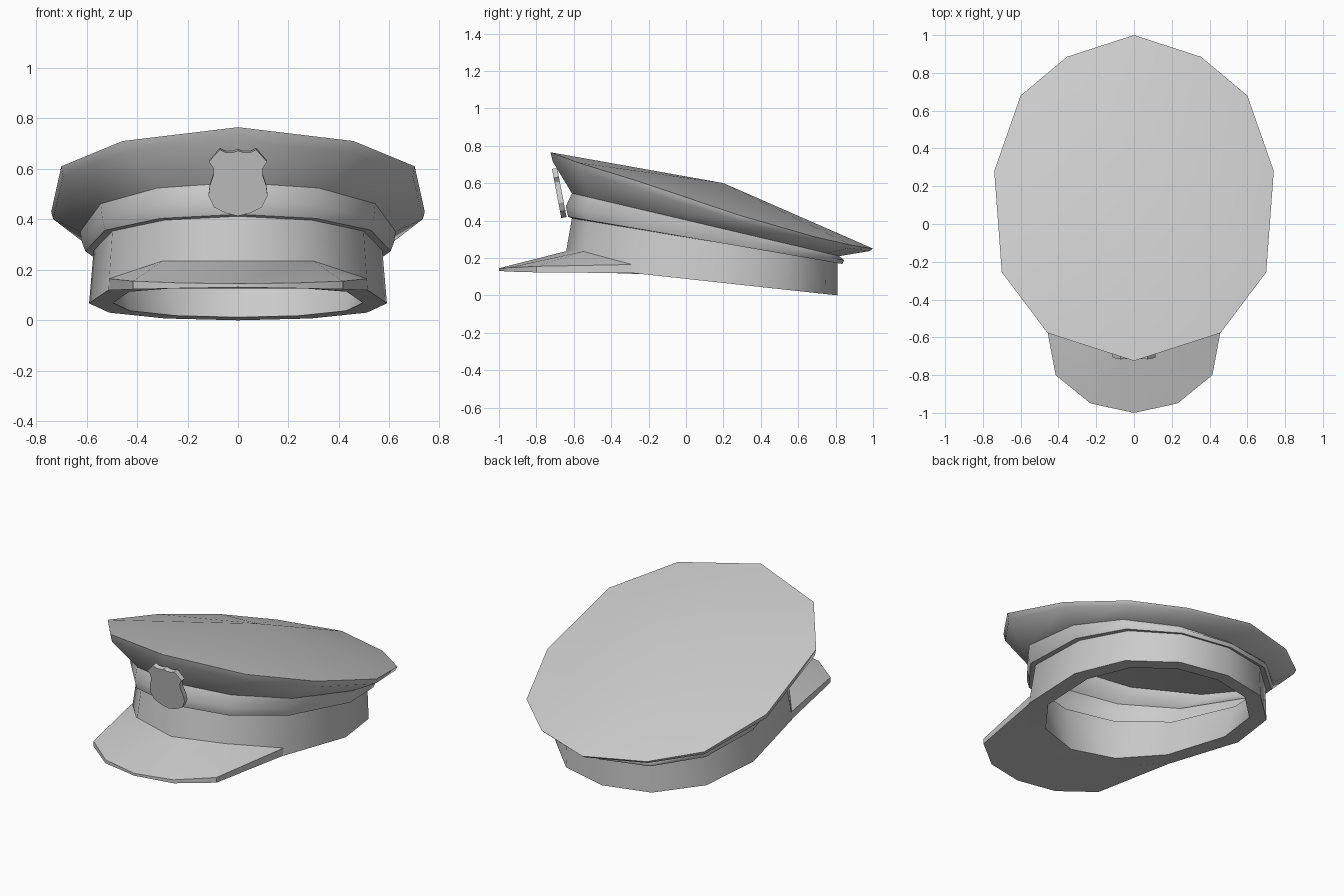
import bpy, bmesh
from math import radians

if "Cube" in bpy.data.objects:
    bpy.data.objects.remove(bpy.data.objects["Cube"], do_unlink=True)

SIDES = 12
# Half outline of the head: width fraction, and front-to-back fraction
OVAL = [(0, 1), (0.49, 0.955), (0.865, 0.81), (1, 0.58),
        (0.87, 0.25), (0.51, 0.065), (0, 0)]
OVAL += [(-w, t) for w, t in OVAL[5:0:-1]]

grey = bpy.data.materials.new("light grey")
grey.use_nodes = True
grey.diffuse_color = (0.6, 0.6, 0.6, 1)
bsdf = grey.node_tree.nodes["Principled BSDF"]
bsdf.inputs["Base Color"].default_value = grey.diffuse_color


def make(name, verts, faces, mirror=False, angle=48):
    """Create a part with consistent normals and crisp edges."""
    mesh = bpy.data.meshes.new(name)
    mesh.from_pydata(verts, [], faces)
    bm = bmesh.new()
    bm.from_mesh(mesh)
    if mirror:
        geom = bm.verts[:] + bm.edges[:] + bm.faces[:]
        bmesh.ops.mirror(bm, geom=geom, axis="X", merge_dist=0.001)
    bmesh.ops.remove_doubles(bm, verts=bm.verts[:], dist=0.0005)
    bmesh.ops.recalc_face_normals(bm, faces=bm.faces[:])
    bm.to_mesh(mesh)
    bm.free()
    mesh.materials.append(grey)
    obj = bpy.data.objects.new(name, mesh)
    bpy.context.collection.objects.link(obj)
    bpy.ops.object.select_all(action="DESELECT")
    obj.select_set(True)
    bpy.context.view_layer.objects.active = obj
    bpy.ops.object.shade_smooth_by_angle(angle=radians(angle))


def ring(rx, front, back, z_front, z_back, limit=9.0):
    """Tilted oval starting at the back; front and back are y values."""
    return [(rx * w, front + (back - front) * t,
             min(z_front + (z_back - z_front) * t, limit)) for w, t in OVAL]


def bridge(rings):
    """Join successive rings with quads."""
    verts = [p for r in rings for p in r]
    faces = []
    for k in range(len(rings) - 1):
        a, b = k * SIDES, (k + 1) * SIDES
        for i in range(SIDES):
            j = (i + 1) % SIDES
            faces.append((a + i, a + j, b + j, b + i))
    return verts, faces


# Head band: broad lip below, inner wall flaring up to the trim
band_top = ring(0.572, -0.61, 0.81, 0.412, 0.178)
band = [
    ring(0.555, -0.59, 0.79, 0.408, 0.18),
    ring(0.495, -0.54, 0.72, 0.147, 0.012, limit=0.127),
    ring(0.59, -0.66, 0.81, 0.160, 0.0, limit=0.125),
    band_top,
]
make("head_band", *bridge(band))

# Crown half outline, from back to front
half = [(0, 1, 0.25), (0.355, 0.885, 0.268), (0.6, 0.68, 0.315),
        (0.74, 0.28, 0.43), (0.70, -0.255, 0.61), (0.458, -0.577, 0.71),
        (0, -0.725, 0.765)]
edge = half + [(-x, y, z) for x, y, z in half[5:0:-1]]
under = [(x * 0.99, y * 0.982, z - 0.035 + 0.022 * y) for x, y, z in edge]

# Hollow crown with a shallow peak, flowing down into the padded trim
shell = [
    edge,
    under,
    ring(0.625, -0.61, 0.82, 0.546, 0.21),
    ring(0.618, -0.643, 0.845, 0.475, 0.188),
    ring(0.605, -0.63, 0.835, 0.42, 0.168),
    band_top,
]
verts, faces = bridge(shell)
peak = len(verts)
verts.append((0, 0.2, 0.60))
faces += [(i, (i + 1) % SIDES, peak) for i in range(SIDES)]
make("crown_and_trim", verts, faces)

# Visor, modelled as one half and mirrored
outer = [(0.51, -0.29, 0.165), (0.415, -0.80, 0.155),
         (0.23, -0.95, 0.148), (0, -1, 0.145)]
lower = [(x, y, 0.119 + 0.004 * i) for i, (x, y, z) in enumerate(outer)]
inner = [(0, -0.645, 0.235), (0.3, -0.55, 0.235)]
inner_low = [(x, y, 0.126) for x, y, z in inner]
verts = outer + lower + inner + inner_low
faces = [(0, 1, 9), (1, 2, 3, 8, 9), (4, 5, 11), (5, 6, 7, 10, 11),
         (8, 9, 11, 10), (9, 0, 4, 11)]
faces += [(i, i + 1, i + 5, i + 4) for i in range(3)]
make("visor", verts, faces, mirror=True, angle=35)

# Shield badge leaning along the front of the crown
side = [(0, 0.413), (0.05, 0.425), (0.095, 0.448), (0.117, 0.493),
        (0.112, 0.533), (0.098, 0.573), (0.098, 0.603), (0.115, 0.628),
        (0.072, 0.676), (0.05, 0.665), (0.02, 0.665), (0, 0.672)]
outline = side + [(-x, z) for x, z in side[-2:0:-1]]
n = len(outline)
verts = []
for depth in (0, 0.028):
    verts += [(x, -0.667 - (z - 0.415) * 0.19 + depth, z + depth * 0.2)
              for x, z in outline]
faces = [tuple(range(n)), tuple(range(n, 2 * n))]
faces += [(i, (i + 1) % n, n + (i + 1) % n, n + i) for i in range(n)]
make("shield_badge", verts, faces, angle=30)
